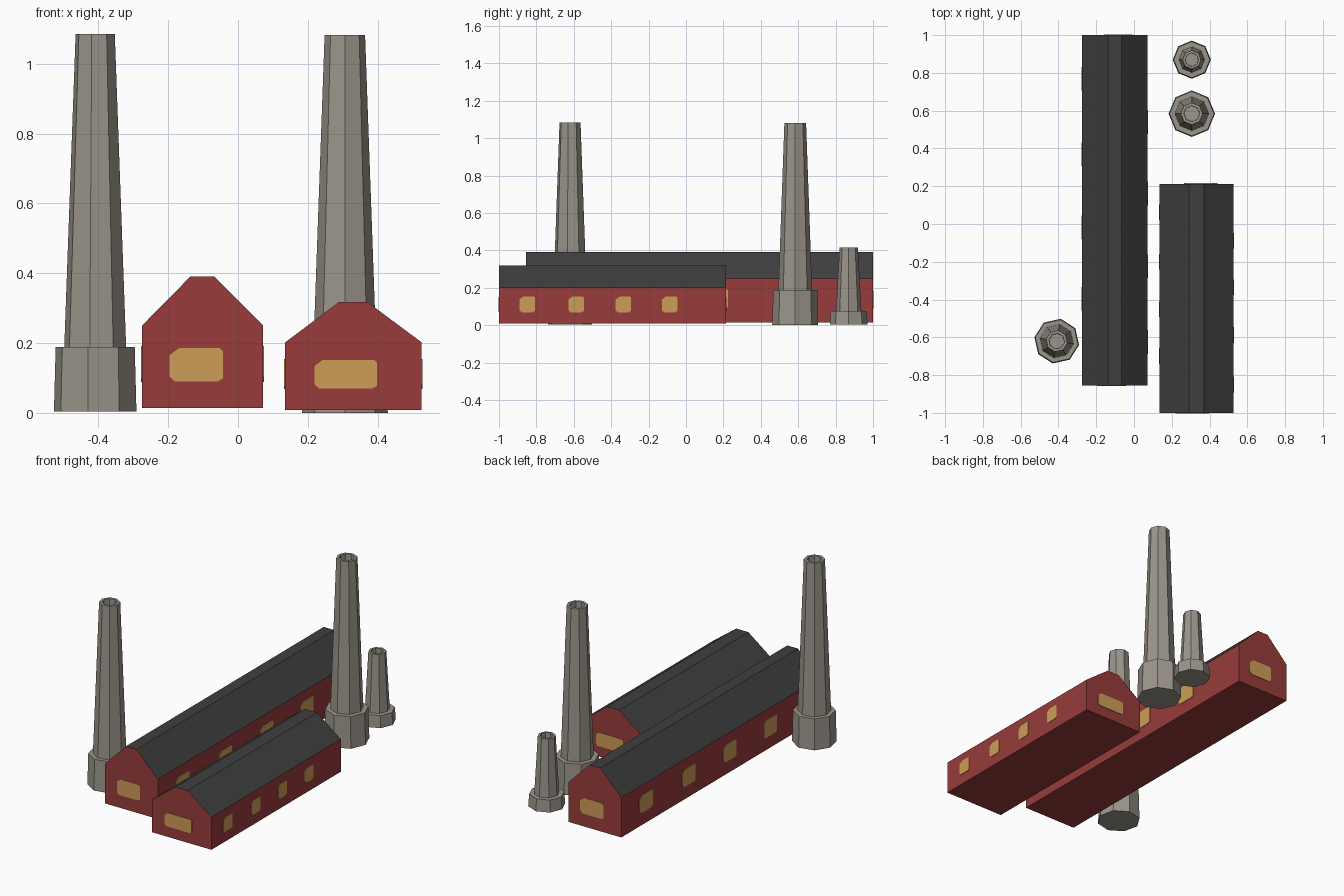
import bpy, bmesh, math
from mathutils import Vector

if "Cube" in bpy.data.objects:
    bpy.data.objects.remove(bpy.data.objects["Cube"])


def material(name, rgb):
    lin = [((c / 255 + 0.055) / 1.055) ** 2.4 for c in rgb]
    m = bpy.data.materials.new(name)
    m.diffuse_color = (*lin, 1)
    m.use_nodes = True
    m.node_tree.nodes["Principled BSDF"].inputs["Base Color"].default_value = m.diffuse_color
    return m


RED = material("red_brick", (152, 59, 59))
DARK = material("dark_roof", (63, 63, 63))
GLOW = material("window_amber", (206, 157, 88))
STONE = material("grey_stone", (155, 149, 139))


def finish(name, bm, mats):
    bmesh.ops.recalc_face_normals(bm, faces=bm.faces)
    me = bpy.data.meshes.new(name)
    for m in mats:
        me.materials.append(m)
    # Upward-facing faces take the second material (the roof)
    if len(mats) > 1:
        for f in bm.faces:
            f.material_index = int(f.normal.z > 0.1)
    bm.to_mesh(me)
    bm.free()
    ob = bpy.data.objects.new(name, me)
    bpy.context.collection.objects.link(ob)
    return ob


def extrude_outline(name, pts, offset, mats):
    bm = bmesh.new()
    face = bm.faces.new([bm.verts.new(p) for p in pts])
    geo = bmesh.ops.extrude_face_region(bm, geom=[face], use_keep_orig=True)
    moved = [g for g in geo["geom"] if isinstance(g, bmesh.types.BMVert)]
    bmesh.ops.translate(bm, vec=offset, verts=moved)
    return finish(name, bm, mats)


def window(name, centre, across, w, h):
    """Thin chamfered plate; 'across' is the wall's rightward direction seen from outside."""
    a, up, c = Vector(across), Vector((0, 0, 1)), Vector(centre)
    n = a.cross(up)
    u, v, k = w / 2, h / 2, min(w, h) * 0.14
    shape = [(-u, -v + k), (-u + k, -v), (u - k, -v), (u, -v + k * 0.6),
             (u, v - k * 0.6), (u - k * 0.6, v), (-u + 2 * k, v), (-u, v - k * 1.5)]
    pts = [c - n * 0.002 + a * p + up * q for p, q in shape]
    extrude_outline(name, pts, n * 0.005, [GLOW])


def hall(name, x0, x1, y0, y1, z0, eave, top, flat0, flat1, end_w, end_shift, end_z, end_h, side_w):
    # Walls and roof as one gabled prism
    prof = [(x0, z0), (x1, z0), (x1, eave), (flat1, top), (flat0, top), (x0, eave)]
    extrude_outline(name, [(x, y0, z) for x, z in prof], Vector((0, y1 - y0, 0)), [RED, DARK])
    # End windows, same layout seen from outside each end
    cx, length = (x0 + x1) / 2, y1 - y0
    window(name + "_front_window", (cx + end_shift, y0, end_z), (1, 0, 0), end_w, end_h)
    window(name + "_back_window", (cx - end_shift, y1, end_z), (-1, 0, 0), end_w, end_h)
    # Four windows on each long side
    wz, wh = z0 + (eave - z0) * 0.535, (eave - z0) * 0.44
    for i, f in enumerate((0.124, 0.34, 0.548, 0.752)):
        window(f"{name}_right_window_{i}", (x1, y0 + f * length, wz), (0, 1, 0), side_w, wh)
        window(f"{name}_left_window_{i}", (x0, y1 - f * length, wz), (0, -1, 0), side_w, wh)


def chimney(name, x, y, z0, profile, turn=0.0):
    # Eight-sided stack of rings: plinth, tapered shaft, rim, hollow flue
    bm = bmesh.new()
    rings = []
    for r, z in profile:
        rings.append([bm.verts.new((x + r * math.cos(turn + i * math.tau / 8),
                                    y + r * math.sin(turn + i * math.tau / 8), z))
                      for i in range(8)])
    for a, b in zip(rings, rings[1:]):
        for i in range(8):
            j = (i + 1) % 8
            bm.faces.new((a[i], a[j], b[j], b[i]))
    bm.faces.new(rings[0])
    bm.faces.new(rings[-1])
    finish(name, bm, [STONE])


def stack(r_base, r_step, z_step, r_shaft, r_top, z_top, z0, depth):
    return [(r_base, z0), (r_step, z_step), (r_shaft, z_step), (r_top, z_top),
            (r_top * 0.73, z_top), (r_top * 0.70, z_top - depth)]


# Long hall and short hall
hall("long_hall", -0.275, 0.072, -0.855, 1.0, 0.014, 0.25, 0.39, -0.137, -0.067,
     0.152, -0.018, 0.138, 0.095, 0.125)
hall("short_hall", 0.135, 0.526, -1.0, 0.213, 0.008, 0.202, 0.318, 0.29, 0.37,
     0.178, -0.022, 0.111, 0.081, 0.083)

# Chimneys
chimney("front_chimney", -0.409, -0.62, 0,
        stack(0.12, 0.115, 0.188, 0.09, 0.057, 1.085, 0.004, 0.12), math.radians(-10))
chimney("tall_back_chimney", 0.306, 0.584, 0,
        stack(0.123, 0.118, 0.188, 0.09, 0.058, 1.082, 0.0, 0.12))
chimney("short_back_chimney", 0.306, 0.87, 0,
        stack(0.101, 0.096, 0.075, 0.068, 0.049, 0.416, 0.003, 0.1))
